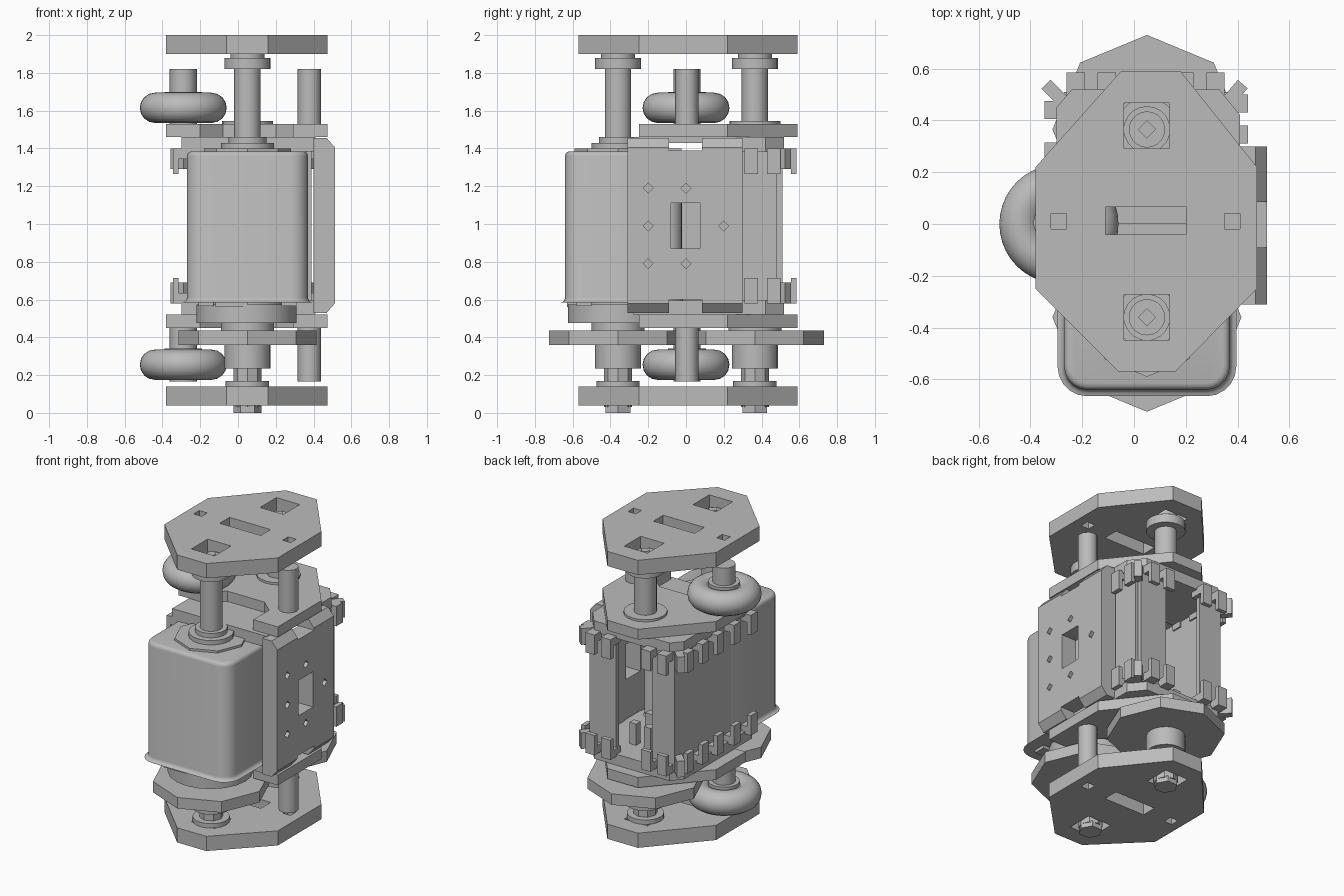
import bpy, bmesh, math
from mathutils import Vector

if "Cube" in bpy.data.objects:
    bpy.data.objects.remove(bpy.data.objects["Cube"], do_unlink=True)

grey = bpy.data.materials.new("plain grey")
grey.use_nodes = True
grey.diffuse_color = (0.5, 0.5, 0.5, 1)
grey.node_tree.nodes["Principled BSDF"].inputs["Base Color"].default_value = (0.5, 0.5, 0.5, 1)

AX, REAR_Y, FRONT_Y = 0.05, 0.365, -0.36   # vertical shaft axes
MIRROR_Z = 1.98                            # upper body height -> lower body height


def finish(name, bm, smooth=False):
    bmesh.ops.recalc_face_normals(bm, faces=bm.faces[:])
    mesh = bpy.data.meshes.new(name)
    bm.to_mesh(mesh)
    bm.free()
    mesh.materials.append(grey)
    obj = bpy.data.objects.new(name, mesh)
    bpy.context.collection.objects.link(obj)
    if smooth:
        select(obj)
        bpy.ops.object.shade_smooth_by_angle(angle=math.radians(35))
    return obj


def select(obj):
    bpy.ops.object.select_all(action="DESELECT")
    obj.select_set(True)
    bpy.context.view_layer.objects.active = obj


def add_prism(bm, pts, a, b, axis="z"):
    place = {"x": lambda p, d: (d, p[0], p[1]),
             "y": lambda p, d: (p[0], d, p[1]),
             "z": lambda p, d: (p[0], p[1], d)}[axis]
    low = [bm.verts.new(place(p, a)) for p in pts]
    top = [bm.verts.new(place(p, b)) for p in pts]
    bm.faces.new(low)
    bm.faces.new(top)
    for i in range(len(pts)):
        j = (i + 1) % len(pts)
        bm.faces.new((low[i], low[j], top[j], top[i]))


def add_box(bm, x0, x1, y0, y1, z0, z1):
    add_prism(bm, [(x0, y0), (x1, y0), (x1, y1), (x0, y1)], z0, z1)


def prism(name, pts, a, b, axis="z", smooth=False):
    bm = bmesh.new()
    add_prism(bm, pts, a, b, axis)
    return finish(name, bm, smooth)


def boxes(name, items):
    bm = bmesh.new()
    for item in items:
        add_box(bm, *item)
    return finish(name, bm)


def ring(x, y, r, n):
    return [(x + r * math.cos(math.tau * i / n), y + r * math.sin(math.tau * i / n)) for i in range(n)]


def cyl(name, x, y, r, z0, z1, n=20):
    return prism(name, ring(x, y, r, n), z0, z1, smooth=n > 8)


def flip(z0, z1):
    return MIRROR_Z - z1, MIRROR_Z - z0


def cut(obj, cutter):
    cutter.hide_render = True
    mod = obj.modifiers.new("cut", "BOOLEAN")
    mod.operation, mod.solver, mod.object = "DIFFERENCE", "EXACT", cutter
    select(obj)
    bpy.ops.object.modifier_apply(modifier=mod.name)
    bpy.data.objects.remove(cutter, do_unlink=True)


# Outer end plates with square holes and a centre slot
octagon = [(-0.06, -0.57), (0.16, -0.57), (0.475, -0.25), (0.475, 0.22),
           (0.18, 0.59), (-0.05, 0.59), (-0.38, 0.22), (-0.38, -0.25)]
for name, z0, z1 in (("upper_end_plate", 1.9, 2.0), ("lower_end_plate", 0.04, 0.14)):
    plate = prism(name, octagon, z0, z1)
    holes = [(AX - r, AX + r, y - r, y + r) for y in (0.38, FRONT_Y) for r in (0.088,)]
    holes += [(x - 0.03, x + 0.03, -0.02, 0.04) for x in (-0.29, 0.38)]
    holes.append((-0.11, 0.2, -0.04, 0.065))
    cut(plate, boxes("cutter", [h + (z0 - 0.1, z1 + 0.1) for h in holes]))

# Middle plates, notched at the front around the motor
middle = [(0.475, -0.25), (0.475, 0.22), (0.18, 0.59), (-0.05, 0.59), (-0.38, 0.22),
          (-0.38, -0.1), (-0.2, -0.1), (-0.08, 0), (0.2, 0), (0.29, -0.08), (0.29, -0.25)]
prism("upper_middle_plate", middle, 1.46, 1.53)
prism("lower_middle_plate", middle, *flip(1.46, 1.53))

# Shaft stacks: pulley, hub, collars, shafts and end nuts
for side, y in (("front", FRONT_Y), ("rear", REAR_Y)):
    cyl(side + "_pulley", AX, y, 0.365, 0.36, 0.435, 8)
    cyl(side + "_pulley_neck", AX, y, 0.14, 0.435, 0.48)
    cyl(side + "_pulley_hub", AX, y, 0.122, 0.235, 0.36)
    cyl(side + "_lower_shaft", AX, y, 0.075, 0.03, 0.24, 8)
    cyl(side + "_lower_collar", AX, y, 0.115, 0.14, 0.17)
    cyl(side + "_end_nut", AX, y, 0.075, 0, 0.04, 6)
    cyl(side + "_upper_shaft", AX, y, 0.07, 1.39, 1.94)
    cyl(side + "_shaft_tip", AX, y, 0.035, 1.94, 1.96, 4)
    cyl(side + "_upper_collar", AX, y, 0.122, 1.82, 1.88)
    cyl(side + "_upper_flange", AX, y, 0.09, 1.88, 1.9)
cyl("rear_shaft_base", AX, REAR_Y, 0.135, 1.53, 1.545)

# Motor: rounded body, end caps and bosses
bm = bmesh.new()
add_box(bm, -0.27, 0.37, -0.64, -0.02, 0.585, 1.385)
upright = [e for e in bm.edges if abs(e.verts[0].co.z - e.verts[1].co.z) > 0.1]
bmesh.ops.bevel(bm, geom=upright, offset=0.09, segments=5, affect="EDGES", profile=0.5)
caps = [e for e in bm.edges if abs(e.verts[0].co.z - e.verts[1].co.z) < 0.001]
bmesh.ops.bevel(bm, geom=caps, offset=0.025, segments=3, affect="EDGES", profile=0.5)
finish("motor_body", bm, True)
cyl("motor_lower_boss", AX - 0.005, FRONT_Y, 0.265, 0.475, 0.575)
cyl("motor_lower_spigot", AX, FRONT_Y, 0.2, 0.57, 0.6)
prism("motor_top_pad", ring(AX, FRONT_Y, 0.23, 8), 1.38, 1.4)
cyl("motor_top_collar", AX, FRONT_Y, 0.14, 1.39, 1.43)
cyl("motor_top_ring", AX, FRONT_Y, 0.1, 1.43, 1.46)
boxes("motor_corner_screws", [(x - 0.04, x + 0.04, y - 0.04, y + 0.04, 0.565, 0.6)
                              for x in (-0.17, 0.27) for y in (-0.54, -0.12)])
boxes("motor_connector", [(-0.12, 0.05, -0.63, -0.55, 0.56, 0.7)])

# Rollers on the right-hand posts, plain posts on the left
for side, z0, z1, zr in (("upper", 1.53, 1.82, 1.615), ("lower", 0.165, 0.46, 0.255)):
    cyl(side + "_left_post", 0.378, 0.005, 0.062, z0, z1, 12)
    cyl(side + "_roller_post", -0.29, 0.005, 0.072, z0, z1, 12)
    cyl(side + "_roller_hub", -0.29, 0.005, 0.1, zr - 0.075, zr + 0.085, 12)
    bpy.ops.mesh.primitive_torus_add(location=(-0.29, 0, zr), major_radius=0.15, minor_radius=0.08,
                                     major_segments=40, minor_segments=16)
    roller = bpy.context.object
    roller.name = side + "_roller"
    roller.data.materials.append(grey)
    bpy.ops.object.shade_smooth_by_angle(angle=math.radians(40))

# Side cover with chamfered ends, window, end notches and diamond holes
profile = [(0.4, 0.53), (0.47, 0.53), (0.513, 0.58), (0.513, 1.405), (0.47, 1.455), (0.4, 1.455)]
cover = prism("side_cover", profile, -0.31, 0.3, "y")
bm = bmesh.new()
for y0, y1, z0, z1 in ((-0.08, 0.075, 0.87, 1.11), (-0.09, 0.085, 1.39, 1.6), (-0.09, 0.085, 0.4, 0.6)):
    add_box(bm, 0.3, 0.6, y0, y1, z0, z1)
for y, z in ((-0.2, 1.19), (0, 1.19), (-0.2, 0.99), (0.2, 0.99), (-0.2, 0.79), (0, 0.79)):
    add_prism(bm, ring(y, z, 0.026, 4), 0.46, 0.6, "x")
cut(cover, finish("cutter", bm))

# Frame decks above and below the bay
deck = [(-0.3, -0.28), (0.41, -0.28), (0.41, 0.42), (0.33, 0.52), (-0.24, 0.52), (-0.3, 0.45)]
upper_deck = prism("upper_deck", deck, 1.385, 1.46)
cut(upper_deck, boxes("cutter", [(-0.6, 0.6, -0.09, 0.085, 1.3, 1.43)]))
lower_deck = prism("lower_deck", deck, *flip(1.385, 1.46))

# Bay walls: right-hand side sheet and two rear corner posts
boxes("right_side_wall", [(-0.27, -0.25, -0.1, 0.36, 0.59, 1.39)])
boxes("right_corner_post", [(-0.27, -0.24, 0.33, 0.5, 0.59, 1.39), (-0.27, -0.1, 0.48, 0.51, 0.59, 1.39)])
boxes("left_corner_post", [(0.36, 0.39, 0.28, 0.48, 0.59, 1.39), (0.17, 0.37, 0.48, 0.51, 0.59, 1.39)])
boxes("bay_standoffs", [(x - 0.025, x + 0.025, y - 0.025, y + 0.025, 0.59, 0.74)
                        for x in (-0.06, 0.05, 0.16) for y in (0.15, 0.32)])


# Hooked clips around the bay edge, mirrored above and below
def clip_boxes(axis, wall, outer, at, half=0.035):
    step = 0.03 if outer > wall else -0.03
    parts = []
    for near, far, z0 in ((wall - step, outer, 1.345), (outer - step, outer, 1.265)):
        lo, hi = min(near, far), max(near, far)
        for za, zb in ((z0, 1.4), flip(z0, 1.4)):
            span = (lo, hi, at - half, at + half) if axis == "x" else (at - half, at + half, lo, hi)
            parts.append(span + (za, zb))
    return parts


right = [c for y in (-0.24, -0.06, 0.12, 0.28, 0.44) for c in clip_boxes("x", -0.27, -0.345, y)]
left = [c for y in (0.345, 0.465) for c in clip_boxes("x", 0.38, 0.44, y)]
rear = [c for x in (-0.225, -0.105, 0.195, 0.315) for c in clip_boxes("y", 0.5, 0.585, x)]
boxes("right_clips", right)
boxes("left_clips", left)
boxes("rear_clips", rear)

# Slanted corner fingers between side and rear clips
for name, a, b in (("right_corner_finger", (-0.27, 0.47), (-0.34, 0.54)),
                   ("left_corner_finger", (0.36, 0.47), (0.42, 0.54))):
    p, q = Vector(a), Vector(b)
    d = (q - p).normalized() * 0.025
    n = Vector((-d.y, d.x))
    outline = [p - n, q - n, q + n, p + n]
    prism("upper_" + name, outline, 1.29, 1.4)
    prism("lower_" + name, outline, *flip(1.29, 1.4))
